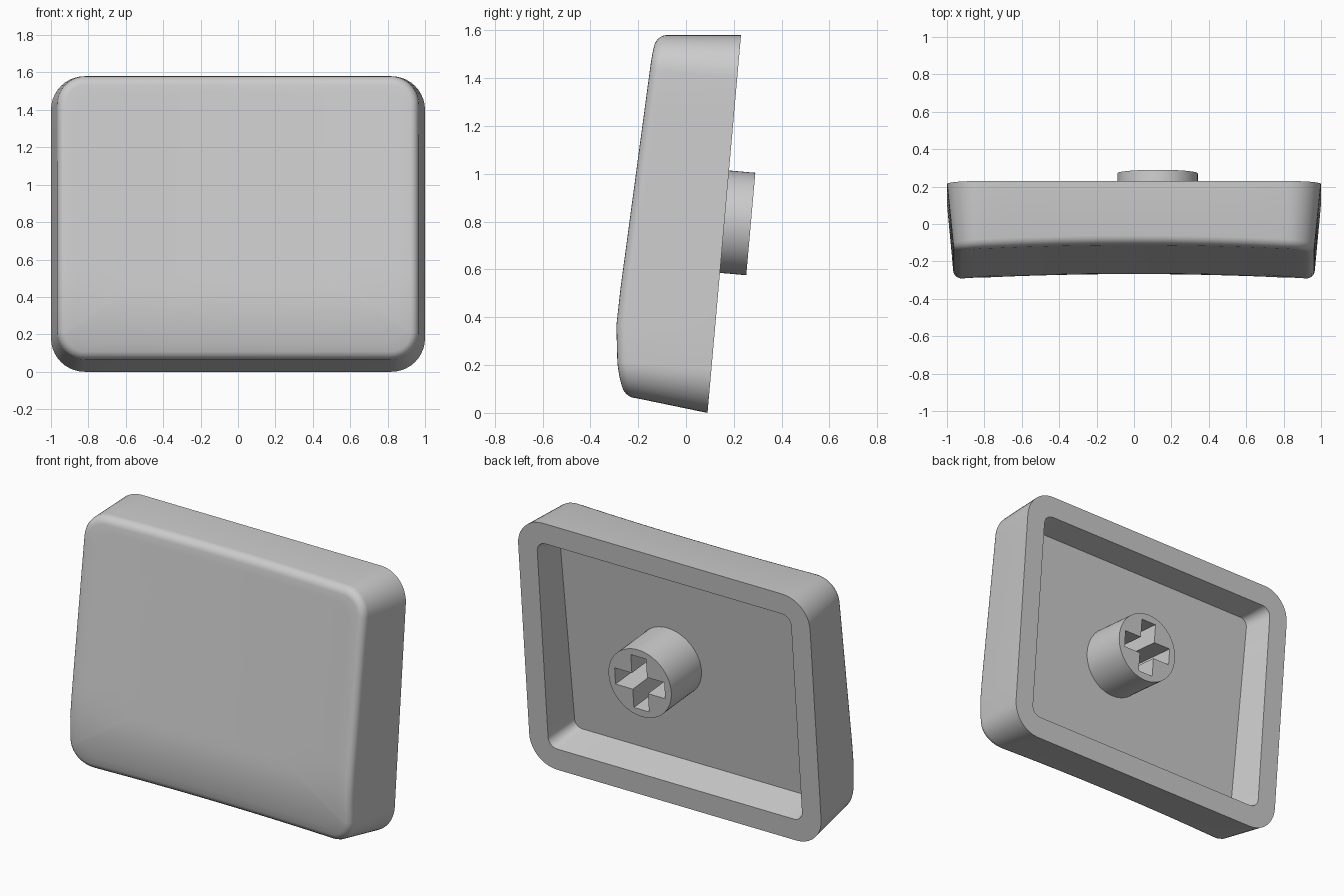
import bpy, bmesh, math
from mathutils import Vector, Matrix

if "Cube" in bpy.data.objects:
    bpy.data.objects.remove(bpy.data.objects["Cube"])

grey = bpy.data.materials.new("light_grey")
grey.diffuse_color = (0.6, 0.6, 0.6, 1)
grey.use_nodes = True
grey.node_tree.nodes["Principled BSDF"].inputs["Base Color"].default_value = grey.diffuse_color


def back_y(z):
    """Tilted plane of the open rim."""
    return 0.09 + 0.14 * z / 1.58


def front_y(x, z):
    """Sloped front surface, rolled back near the bottom, dished across x."""
    y = -0.344 + 0.1345 * z + 0.5 * max(0, 0.45 - z) ** 2
    return y + 0.025 * max(0, 1 - (x / 0.92) ** 2)


def outline(half, z0, z1, r, seg=10, side=8):
    """Rounded rectangle as (x, z) points, with extra points along the sides."""
    corners = [(half - r, z1 - r, 0), (r - half, z1 - r, 90),
               (r - half, z0 + r, 180), (half - r, z0 + r, 270)]
    arcs = []
    for cx, cz, a0 in corners:
        arcs.append([Vector((cx + r * math.cos(math.radians(a0 + 90 * i / seg)),
                             cz + r * math.sin(math.radians(a0 + 90 * i / seg))))
                     for i in range(seg + 1)])
    pts = []
    for k, arc in enumerate(arcs):
        pts += arc
        nxt = arcs[(k + 1) % 4][0]
        pts += [arc[-1].lerp(nxt, i / side) for i in range(1, side)]
    return pts


def finish(bm, name, angle):
    bmesh.ops.recalc_face_normals(bm, faces=bm.faces)
    me = bpy.data.meshes.new(name)
    bm.to_mesh(me)
    bm.free()
    me.materials.append(grey)
    ob = bpy.data.objects.new(name, me)
    bpy.context.collection.objects.link(ob)
    bpy.ops.object.select_all(action='DESELECT')
    ob.select_set(True)
    bpy.context.view_layer.objects.active = ob
    bpy.ops.object.shade_smooth_by_angle(angle=math.radians(angle))
    return ob


# Shell: rings lofted from cavity floor, over the rim, to the middle of the front
rings = []
floor = outline(0.83, 0.19, 1.43, 0.05)
rings.append([(p.x, back_y(p.y) - 0.215 + 0.035 * p.y, p.y) for p in floor])
for half, z0, z1, r in ((0.87, 0.135, 1.45, 0.06), (1.0, 0.0, 1.58, 0.18)):
    rings.append([(p.x, back_y(p.y), p.y) for p in outline(half, z0, z1, r)])

# Rounded front edge
fillet = 0.045
for i in range(6):
    a = math.radians(90 * i / 5)
    inset, lift = fillet * (1 - math.cos(a)), fillet * (1 - math.sin(a))
    pts = outline(0.967 - inset, 0.062 + inset, 1.58 - inset, 0.15 - inset)
    rings.append([(p.x, front_y(p.x, p.y) + lift, p.y) for p in pts])

# Dished front face, shrinking towards its centre
centre = Vector((0, 0.82))
for i in range(1, 16):
    shrunk = [centre.lerp(p, 1 - i / 16) for p in pts]
    rings.append([(p.x, front_y(p.x, p.y), p.y) for p in shrunk])

bm = bmesh.new()
loops = [[bm.verts.new(c) for c in ring] for ring in rings]
n = len(loops[0])
for a, b in zip(loops, loops[1:]):
    for i in range(n):
        j = (i + 1) % n
        bm.faces.new((a[i], a[j], b[j], b[i]))
bm.faces.new(loops[0])
bm.faces.new(loops[-1])
finish(bm, "cap_shell", 35)

# Stem: round post with a cross-shaped socket
bm = bmesh.new()
circle = [(0.215 * math.cos(math.tau * i / 64), 0.215 * math.sin(math.tau * i / 64))
          for i in range(64)]
L, W = 0.17, 0.052
cross = []
for k in range(4):
    c, s = round(math.cos(k * math.pi / 2)), round(math.sin(k * math.pi / 2))
    cross += [(c * x - s * y, s * x + c * y) for x, y in ((L, -W), (L, W), (W, W))]
edges = []
for loop in (circle, cross):
    vs = [bm.verts.new((x, y, 0)) for x, y in loop]
    edges += [bm.edges.new((vs[i], vs[(i + 1) % len(vs)])) for i in range(len(vs))]
bmesh.ops.triangle_fill(bm, use_beauty=True, edges=edges, normal=(0, 0, 1))
ext = bmesh.ops.extrude_face_region(bm, geom=bm.faces[:], use_keep_orig=True)
bmesh.ops.translate(bm, vec=(0, 0, -0.31),
                    verts=[g for g in ext["geom"] if isinstance(g, bmesh.types.BMVert)])
tilt = math.atan(0.14 / 1.58)
stem = finish(bm, "stem", 35)
stem.matrix_world = (Matrix.Translation((0.126, 0.271, 0.79))
                     @ Matrix.Rotation(-math.pi / 2 - tilt, 4, 'X'))
